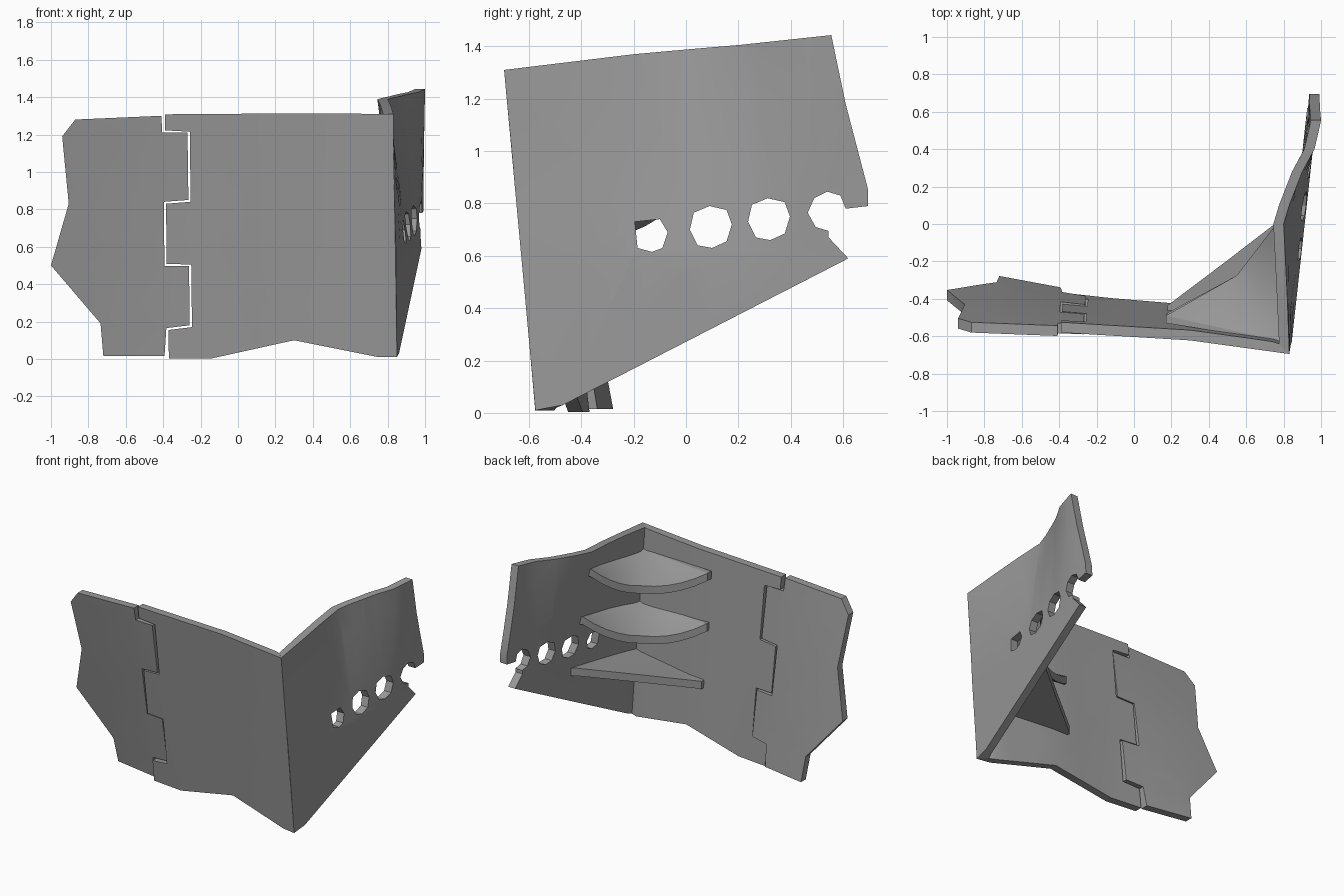
import bpy, bmesh
from mathutils import Vector

if "Cube" in bpy.data.objects:
    bpy.data.objects.remove(bpy.data.objects["Cube"])

# Dark grey plate metal
grey = bpy.data.materials.new("dark_grey")
grey.diffuse_color = (.32, .32, .32, 1)
grey.use_nodes = True
grey.node_tree.nodes["Principled BSDF"].inputs["Base Color"].default_value = grey.diffuse_color


def lerp_table(t, pts):
    """Piecewise linear interpolation through (t, value) pairs."""
    if t <= pts[0][0]:
        return pts[0][1]
    for (a, va), (b, vb) in zip(pts, pts[1:]):
        if t <= b:
            return va + (vb - va) * (t - a) / (b - a)
    return pts[-1][1]


def finish(name, bm):
    bmesh.ops.recalc_face_normals(bm, faces=bm.faces[:])
    mesh = bpy.data.meshes.new(name)
    bm.to_mesh(mesh)
    bm.free()
    mesh.materials.append(grey)
    ob = bpy.data.objects.new(name, mesh)
    bpy.context.collection.objects.link(ob)
    bpy.ops.object.select_all(action='DESELECT')
    ob.select_set(True)
    bpy.context.view_layer.objects.active = ob
    bpy.ops.object.shade_smooth_by_angle(angle=0.45)


def warped_panel(name, loops, ucuts, zcuts, warp):
    """Fill a flat outline (with holes), grid it, give it thickness, warp it."""
    bm = bmesh.new()
    edges = []
    for loop in loops:
        vs = [bm.verts.new((u, z, 0)) for u, z in loop]
        edges += [bm.edges.new((a, b)) for a, b in zip(vs, vs[1:] + vs[:1])]
    bmesh.ops.triangle_fill(bm, edges=edges, use_beauty=True, use_dissolve=False,
                            normal=(0, 0, 1))
    cuts = [((u, 0, 0), (1, 0, 0)) for u in ucuts] + [((0, z, 0), (0, 1, 0)) for z in zcuts]
    for co, no in cuts:
        bmesh.ops.bisect_plane(bm, geom=bm.verts[:] + bm.edges[:] + bm.faces[:],
                               plane_co=co, plane_no=no, dist=1e-5)
    res = bmesh.ops.extrude_face_region(bm, geom=bm.faces[:], use_keep_orig=True)
    inner = {g for g in res['geom'] if isinstance(g, bmesh.types.BMVert)}
    for v in bm.verts:
        v.co = warp(v.co.x, v.co.y, v in inner)
    finish(name, bm)


THICK = 0.055
LEFT_Y = ([(-1, -.30), (-.72, -.33), (-.40, -.39), (-.25, -.415)],
          [(-1, -.583), (-.41, -.60), (-.25, -.605)])
MAIN_Y = ([(-.4, -.42), (-.13, -.45), (.3, -.475), (.85, -.575)],
          [(-.4, -.58), (.3, -.622), (.83, -.695)])
TOP_X = [(-.69, .83), (-.2, .81), (0, .80), (.1, .83), (.28, .90), (.4, .965), (.55, 1.0)]


def front_warp(bottom, top):
    def warp(x, z, inner):
        f = z / 1.31
        y = lerp_table(x, bottom) * (1 - f) + lerp_table(x, top) * f
        if inner:
            y += THICK
            x -= THICK * max(0, 1 - (.85 - .015 * z - x) / .095)  # mitre at the corner
        return Vector((x, y, z))
    return warp


def side_warp(y, z, inner):
    flat = .85 + .11 * (y + .57)
    w = min(1, max(0, (z - .6) / .77))
    x = flat * (1 - w) + lerp_table(y, TOP_X) * w
    if inner:
        x -= THICK
        y += THICK * max(0, 1 - (y + .575 + .092 * z) / .1)  # mitre at the corner
    return Vector((x, y, z))


# Front wall: two panels with an interlocking joint
joint = [(-.41, 1.3), (-.405, 1.21), (-.27, 1.21), (-.265, .85), (-.397, .84),
         (-.393, .497), (-.262, .497), (-.258, .18), (-.383, .165), (-.393, .015)]
left_outline = [(-.72, .015), (-.735, .19), (-1, .5), (-.905, .83), (-.94, 1.19),
                (-.87, 1.28)] + joint
joint_fit = [(-.39, 1.308), (-.39, 1.222), (-.258, 1.215), (-.253, .84), (-.385, .83),
             (-.381, .508), (-.25, .505), (-.246, .17), (-.371, .155), (-.37, .003)]
main_outline = joint_fit + [(-.14, .003), (.3, .1), (.75, .01), (.85, .01),
                            (.83, 1.31), (.3, 1.313)]
zc = [.3, .6, .9, 1.1]
warped_panel("left_panel", [left_outline], [-.72, -.40], zc, front_warp(*LEFT_Y))
warped_panel("front_panel", [main_outline], [-.13, .1, .3, .5, .65, .75], zc,
             front_warp(*MAIN_Y))

# Side wall with a row of holes and a broken one at the edge
octagon = [(.09, .79), (.155, .775), (.175, .72), (.155, .655),
           (.10, .63), (.045, .64), (.015, .70), (.03, .765)]
broken = [(-.195, .73), (-.10, .74), (-.07, .69), (-.09, .63), (-.13, .615), (-.185, .63)]
side_outline = [(-.695, 1.31), (-.2, 1.37), (0, 1.388), (.2, 1.405), (.555, 1.443),
                (.61, 1.18), (.695, .855), (.695, .79), (.61, .78), (.59, .83),
                (.54, .845), (.49, .82), (.465, .765), (.495, .71), (.545, .695),
                (.545, .67), (.62, .59), (-.47, .03), (-.575, .01)]
holes = [broken, octagon, [(y + .222, z + .03) for y, z in octagon]]
warped_panel("side_panel", [side_outline] + holes, [-.4, -.2, 0, .1, .19, .28, .4, .5],
             [.6, .8, 1.0, 1.2], side_warp)


# Inner corner braces: plates fanned from the corner, sagging at the free edge
def brace(name, corner, tip_a, bend, tip_b, steps=5):
    a, m, b = Vector(tip_a), Vector(bend), Vector(tip_b)
    rim = [a.lerp(m, i / steps) for i in range(steps)]
    rim += [m.lerp(b, i / steps) for i in range(steps + 1)]
    for i, p in enumerate(rim):
        t = i / (2 * steps)
        sag = m.z - (a.z + b.z) / 2
        p.z = a.z + (b.z - a.z) * t + sag * 4 * t * (1 - t)
    # blunt tips reach slightly into the walls
    pts = [Vector(corner), a + Vector((0, -.04, 0))] + rim + [b + Vector((.03, .02, 0))]
    bm = bmesh.new()
    top = [bm.verts.new(p) for p in pts]
    low = [bm.verts.new(p - Vector((0, 0, .055))) for p in pts]
    n = len(pts)
    for i in range(1, n - 1):
        bm.faces.new((top[0], top[i], top[i + 1]))
        bm.faces.new((low[0], low[i + 1], low[i]))
    for i in range(n):
        j = (i + 1) % n
        bm.faces.new((top[i], low[i], low[j], top[j]))
    finish(name, bm)


brace("upper_brace", (.80, -.63, 1.16), (.17, -.49, 1.20), (.55, -.275, 1.09), (.76, .0, 1.26))
brace("middle_brace", (.80, -.61, .80), (.17, -.48, .84), (.55, -.275, .73), (.81, .02, .91))
brace("lower_brace", (.81, -.59, .46), (.18, -.435, .44), (.505, -.19, .495), (.83, .06, .55))
